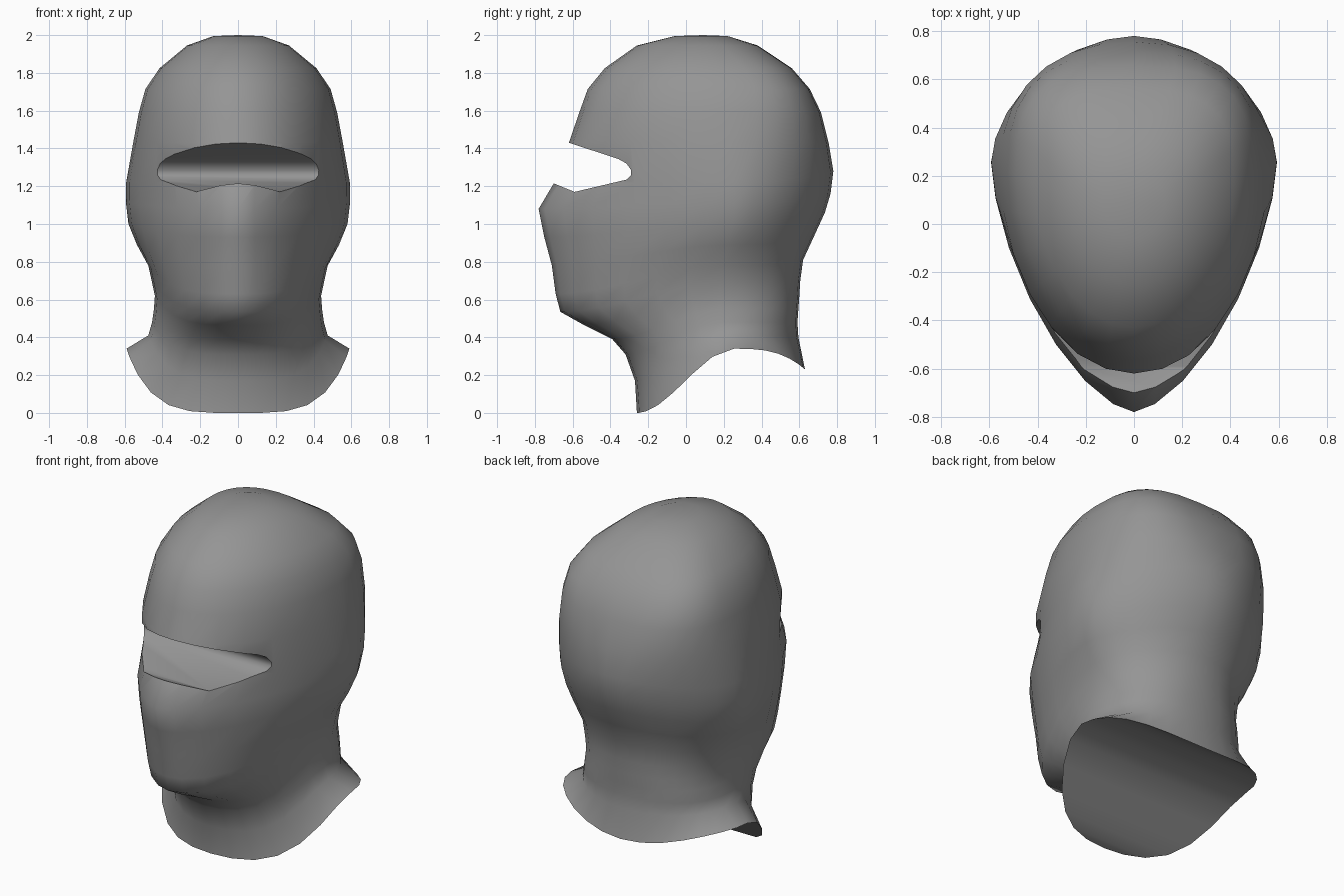
import bpy
import bmesh
from math import sin, cos, pi, copysign, radians

cube = bpy.data.objects.get("Cube")
if cube:
    bpy.data.objects.remove(cube)

SEGMENTS = 28

fabric = bpy.data.materials.new("grey_fabric")
fabric.use_nodes = True
grey = (0.3, 0.3, 0.3, 1)
fabric.diffuse_color = grey
fabric.node_tree.nodes["Principled BSDF"].inputs["Base Color"].default_value = grey


def make_object(name, bm):
    bmesh.ops.recalc_face_normals(bm, faces=bm.faces)
    mesh = bpy.data.meshes.new(name)
    bm.to_mesh(mesh)
    bm.free()
    mesh.materials.append(fabric)
    obj = bpy.data.objects.new(name, mesh)
    bpy.context.collection.objects.link(obj)
    return obj


def egg_ring(bm, half_width, front, back, front_power, back_power,
             z_front, z_side, z_back):
    """Egg-shaped loop: powers below 2 are pointed, above 2 are boxy."""
    loop = []
    # Wider loops have their widest point further back
    middle = .08 + half_width ** 2 / 2
    for i in range(SEGMENTS):
        t = 2 * pi * i / SEGMENTS
        s, c = sin(t), cos(t)
        power = front_power if c > 0 else back_power
        x = copysign(abs(s) ** (2 / power), s)
        reach = abs(c) ** (2 / power)
        if c > 0:
            y = middle + (front - middle) * reach
            ease = reach * reach * (3 - 2 * reach)
            z = z_side + (z_front - z_side) * ease
        else:
            y = middle + (back - middle) * reach
            z = z_side + (z_back - z_side) * reach ** 3
        loop.append(bm.verts.new((half_width * x, y, z)))
    return loop


# Neck and face: half width, front and back y, powers, front, side and back z
tilted_rings = [
    (.59, -.26, .63, 2, 2, 0, .34, .23),
    (.475, -.27, .595, 2, 2.1, .17, .41, .4),
    (.455, -.32, .59, 2, 2.3, .31, .48, .48),
    (.445, -.39, .595, 2, 2.3, .39, .55, .55),
    (.44, -.54, .6, 1.9, 2.2, .465, .62, .62),
    (.455, -.665, .605, 1.8, 2.1, .535, .69, .7),
    (.475, -.69, .62, 1.8, 2, .63, .78, .81),
    (.535, -.71, .68, 1.7, 1.8, .78, .89, .94),
    (.58, -.75, .735, 1.6, 1.7, .93, 1, 1.06),
    (.593, -.78, .765, 1.56, 1.75, 1.08, 1.11, 1.16),
    (.592, -.7, .78, 1.6, 1.8, 1.215, 1.22, 1.28),
]
# Forehead and crown: half width, front and back y, back power, height
level_rings = [
    (.555, -.62, .755, 2.25, 1.43),
    (.525, -.565, .715, 2.6, 1.59),
    (.49, -.52, .655, 2.9, 1.715),
    (.415, -.43, .56, 2.9, 1.825),
    (.27, -.26, .38, 2.4, 1.945),
    (.13, -.06, .22, 2, 1.995),
]
bm = bmesh.new()
loops = [egg_ring(bm, *ring) for ring in tilted_rings]
for width, front, back, power, z in level_rings:
    loops.append(egg_ring(bm, width, front, back, 1.95, power, z, z, z))
for low, high in zip(loops, loops[1:]):
    for i in range(SEGMENTS):
        j = (i + 1) % SEGMENTS
        bm.faces.new((low[i], low[j], high[j], high[i]))
crown = bm.verts.new((0, .09, 2))
for i in range(SEGMENTS):
    bm.faces.new((loops[-1][i], loops[-1][(i + 1) % SEGMENTS], crown))

# Curved underside, ruled from the left rim to the right rim
rim = loops[0]
for i in range(SEGMENTS // 2):
    corners = [rim[i], rim[i + 1], rim[-i - 1], rim[-i]]
    bm.faces.new(list(dict.fromkeys(corners)))
hood = make_object("hood", bm)

# Eye slot: side profile swept straight across the face
profile = [(-1, 1.56), (-.62, 1.43), (-.36, 1.345), (-.315, 1.32), (-.29, 1.285),
           (-.29, 1.26), (-.315, 1.235), (-.59, 1.17), (-.7, 1.215), (-1, 1.34)]
bm = bmesh.new()
face = bm.faces.new([bm.verts.new((-.8, y, z)) for y, z in profile])
sweep = bmesh.ops.extrude_face_region(bm, geom=[face])
for item in sweep["geom"]:
    if isinstance(item, bmesh.types.BMVert):
        item.co.x = .8
cutter = make_object("eye_slot_cutter", bm)
cutter.hide_render = True

cut = hood.modifiers.new("eye_slot", 'BOOLEAN')
cut.operation = 'DIFFERENCE'
cut.solver = 'EXACT'
cut.object = cutter
bpy.ops.object.select_all(action='DESELECT')
hood.select_set(True)
bpy.context.view_layer.objects.active = hood
bpy.ops.object.modifier_apply(modifier=cut.name)
bpy.data.objects.remove(cutter)
bpy.ops.object.shade_smooth_by_angle(angle=radians(50))
